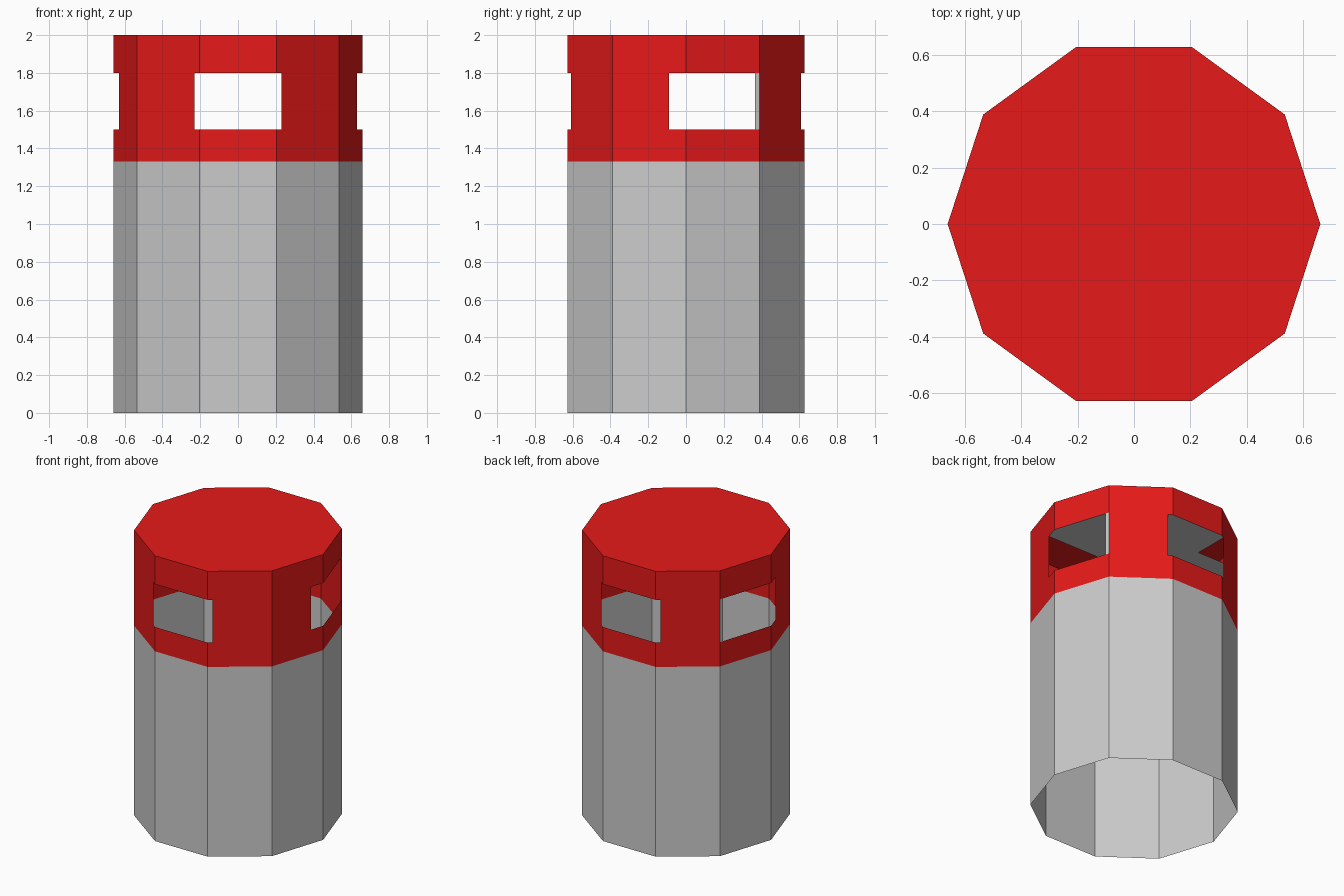
import bpy
from math import sin, cos, radians

if "Cube" in bpy.data.objects:
    bpy.data.objects.remove(bpy.data.objects["Cube"])

R, BAND, SILL, LINTEL, TOP = 0.66, 1.33, 1.5, 1.8, 2.0
HALF_X = 0.23                 # front/back windows: half width
Y0, Y1 = -0.09, 0.365         # side windows: y range

red = bpy.data.materials.new("red")
red.diffuse_color = (0.8, 0.01, 0.01, 1)
red.use_nodes = True
red.node_tree.nodes["Principled BSDF"].inputs["Base Color"].default_value = red.diffuse_color

ring = [(R * cos(radians(36 * i)), R * sin(radians(36 * i))) for i in range(10)]


def make(name, verts, faces, mat=None):
    me = bpy.data.meshes.new(name)
    me.from_pydata(verts, [], faces)
    if mat:
        me.materials.append(mat)
    ob = bpy.data.objects.new(name, me)
    bpy.context.collection.objects.link(ob)
    return ob


def wall(name, pts, z0, z1, mat=None, closed=False):
    """Thin upright wall along a counter-clockwise plan path."""
    n = len(pts)
    verts = [(x, y, z) for z in (z0, z1) for x, y in pts]
    faces = [(i, (i + 1) % n, n + (i + 1) % n, n + i)
             for i in range(n if closed else n - 1)]
    return make(name, verts, faces, mat)


def plate(name, pts, z, mat=None):
    return make(name, [(x, y, z) for x, y in pts], [tuple(range(len(pts)))], mat)


def on_edge(a, b, axis, value):
    t = (value - a[axis]) / (b[axis] - a[axis])
    return (a[0] + t * (b[0] - a[0]), a[1] + t * (b[1] - a[1]))


def flip(pts):
    return [(-x, y) for x, y in reversed(pts)]


# Window jamb positions on the right half of the outline
front_jamb = on_edge(ring[8], ring[9], 0, HALF_X)
side_front = on_edge(ring[9], ring[0], 1, Y0)
side_back = on_edge(ring[0], ring[1], 1, Y1)
back_jamb = on_edge(ring[1], ring[2], 0, HALF_X)

# Open-bottomed grey body and red head bands
wall("body", ring, 0, BAND, closed=True)
wall("lower_band", ring, BAND, SILL, red, True)
wall("upper_band", ring, LINTEL, TOP, red, True)
plate("lid", ring, TOP, red)

# Pillars between the windows, plus the narrow grey side jambs
for name, path, mat in (("front_pillar", [front_jamb, ring[9], side_front], red),
                        ("back_pillar", [ring[1], back_jamb], red),
                        ("side_jamb", [side_back, ring[1]], None)):
    wall(name + "_right", path, SILL, LINTEL, mat)
    wall(name + "_left", flip(path), SILL, LINTEL, mat)

# Cross-shaped grey ceiling joining the window heads
half = [ring[8], front_jamb, (HALF_X, Y0), side_front, ring[0],
        side_back, (HALF_X, Y1), back_jamb, ring[2]]
plate("window_ceiling", (half + flip(half))[::-1], LINTEL)
